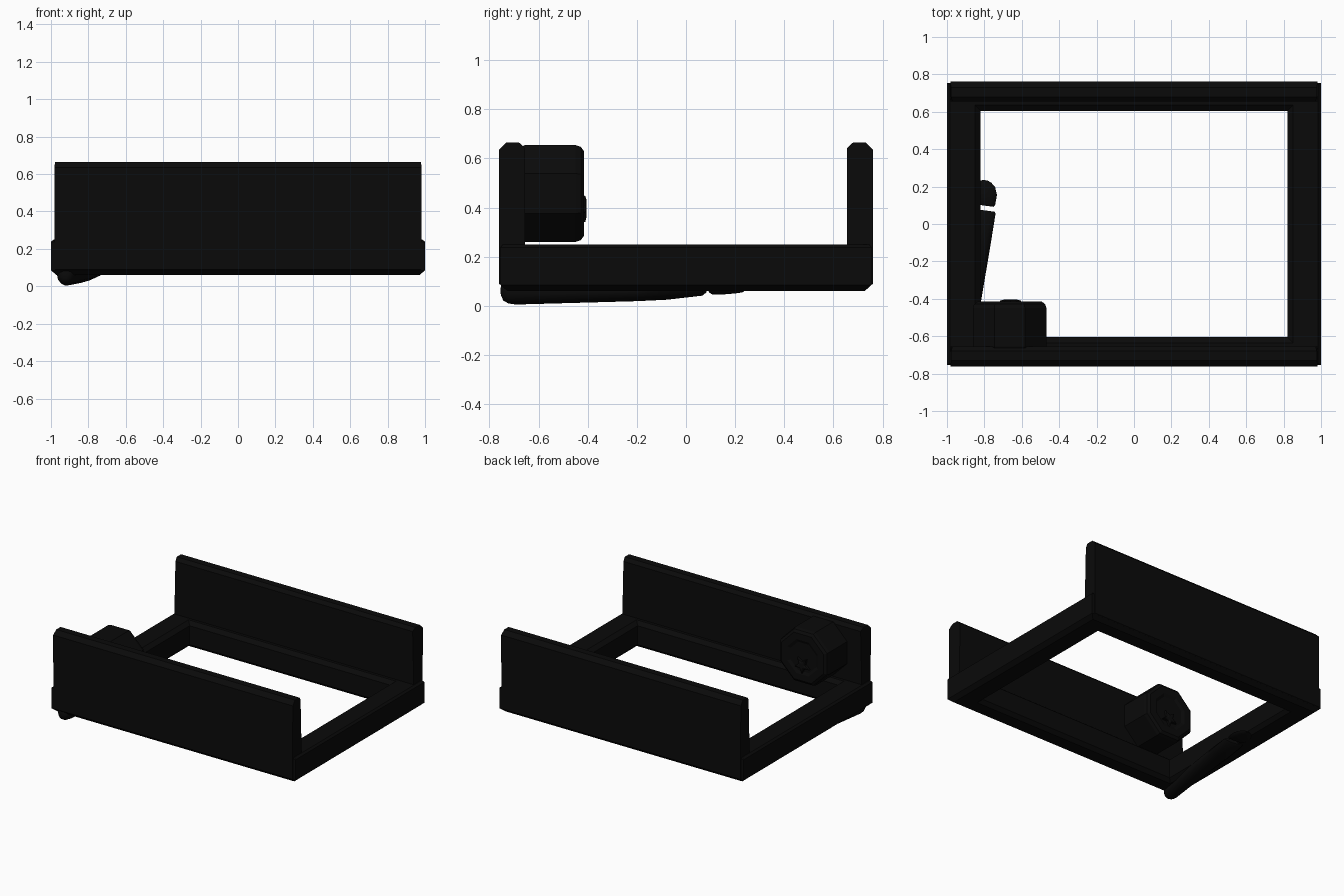
import bpy, bmesh
from math import sin, cos, pi

if "Cube" in bpy.data.objects:
    bpy.data.objects.remove(bpy.data.objects["Cube"])

black = bpy.data.materials.new("black")
black.diffuse_color = (0.003, 0.003, 0.003, 1)
black.use_nodes = True
black.node_tree.nodes["Principled BSDF"].inputs["Base Color"].default_value = black.diffuse_color


def finish(name, bm, smooth=None):
    bmesh.ops.recalc_face_normals(bm, faces=bm.faces[:])
    mesh = bpy.data.meshes.new(name)
    bm.to_mesh(mesh)
    bm.free()
    ob = bpy.data.objects.new(name, mesh)
    bpy.context.collection.objects.link(ob)
    mesh.materials.append(black)
    if smooth:
        bpy.ops.object.select_all(action='DESELECT')
        ob.select_set(True)
        bpy.context.view_layer.objects.active = ob
        bpy.ops.object.shade_smooth_by_angle(angle=smooth)
    return ob


def loft(name, rings, closed=False, smooth=None):
    """Skin a row of rings; cap the ends, or join last to first."""
    bm = bmesh.new()
    vs = [[bm.verts.new(p) for p in ring] for ring in rings]
    n = len(vs[0])
    pairs = list(zip(vs, vs[1:]))
    if closed:
        pairs.append((vs[-1], vs[0]))
    else:
        bm.faces.new(vs[0])
        bm.faces.new(vs[-1])
    for a, b in pairs:
        for i in range(n):
            j = (i + 1) % n
            bm.faces.new((a[i], a[j], b[j], b[i]))
    return finish(name, bm, smooth)


# base frame: chamfered section swept round a rectangle (half x, half y, z)
section = [(1.0, 0.755, 0.085), (1.0, 0.755, 0.238), (0.985, 0.745, 0.25),
           (0.85, 0.635, 0.25), (0.82, 0.605, 0.225),
           (0.82, 0.605, 0.085), (0.845, 0.63, 0.06), (0.97, 0.727, 0.06)]
loft("base_frame",
     [[(sx * x, sy * y, z) for sx, sy in ((1, 1), (-1, 1), (-1, -1), (1, -1))]
      for x, y, z in section], closed=True)

# front and back walls: (y, z, half length)
wall = [(0.725, 0.062, 0.97), (0.761, 0.09, 0.98), (0.761, 0.635, 0.982),
        (0.73, 0.665, 0.978), (0.68, 0.665, 0.978), (0.656, 0.642, 0.972),
        (0.656, 0.2, 0.982)]
for name, s in (("front_wall", -1), ("back_wall", 1)):
    loft(name, [[(e * hx, s * y, z) for y, z, hx in wall] for e in (-1, 1)])


# octagonal knob on the inside of the front wall, with a dished face
def knob_ring(y, apothem, cx=-0.665, cz=0.457):
    r = apothem / cos(pi / 8)
    return [(cx + r * cos(pi / 8 + i * pi / 4), y, cz + r * sin(pi / 8 + i * pi / 4))
            for i in range(8)]


loft("knob", [knob_ring(y, a) for y, a in (
    (-0.68, 0.185), (-0.655, 0.197), (-0.45, 0.197), (-0.428, 0.19),
    (-0.415, 0.172), (-0.415, 0.125), (-0.425, 0.105))])

# small pointed boss in the middle of the knob
boss = []
for y, k in ((-0.43, 1.0), (-0.41, 0.9), (-0.404, 0.55)):
    boss.append([(-0.66 + k * r * cos(a), y, 0.4 + k * r * sin(a))
                 for i in range(10)
                 for r, a in [(0.065 if i % 2 else 0.03, i * pi / 5 + pi / 2)]])
loft("knob_boss", boss)


# tapered foot and its button under the left rail, along one slanted axis
def foot_ring(s, half_width, drop, n=14):
    cx, cy = -0.918 + 0.133 * (s + 0.7), s
    ring = []
    for i in range(n):
        a = 2 * pi * i / n
        w = half_width * cos(a)
        ring.append((cx + w, cy - 0.133 * w, 0.062 + drop * sin(a)))
    return ring


loft("tapered_foot", [foot_ring(*p) for p in (
    (-0.752, 0.018, 0.02), (-0.742, 0.035, 0.042), (-0.72, 0.047, 0.054),
    (-0.69, 0.051, 0.058), (-0.2, 0.068, 0.044), (-0.08, 0.072, 0.038),
    (0.065, 0.076, 0.021), (0.075, 0.07, 0.012))], smooth=0.7)
loft("foot_button", [foot_ring(*p) for p in (
    (0.1, 0.06, 0.01), (0.11, 0.068, 0.017), (0.165, 0.07, 0.015),
    (0.205, 0.055, 0.011), (0.225, 0.032, 0.008), (0.234, 0.012, 0.005))], smooth=0.7)
